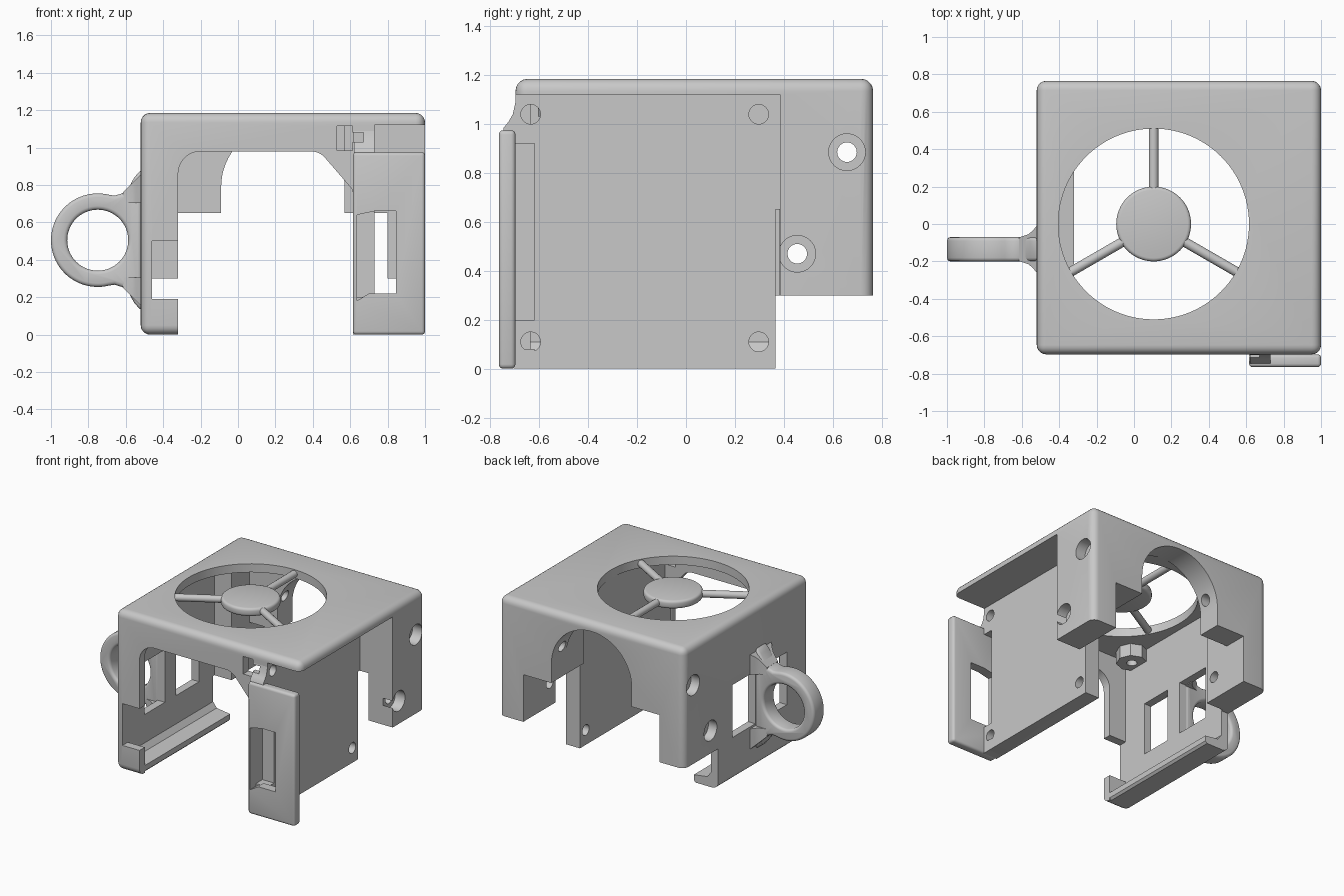
import bpy, bmesh, math
from mathutils import Matrix, Vector

cube = bpy.data.objects.get("Cube")
if cube:
    bpy.data.objects.remove(cube, do_unlink=True)

grey = bpy.data.materials.new("light_grey_plastic")
grey.use_nodes = True
COLOUR = (0.58, 0.58, 0.58, 1)
grey.diffuse_color = COLOUR
grey.node_tree.nodes["Principled BSDF"].inputs["Base Color"].default_value = COLOUR


def finish(name, bm):
    bmesh.ops.recalc_face_normals(bm, faces=bm.faces)
    mesh = bpy.data.meshes.new(name)
    bm.to_mesh(mesh)
    bm.free()
    ob = bpy.data.objects.new(name, mesh)
    bpy.context.collection.objects.link(ob)
    mesh.materials.append(grey)
    return ob


def box(name, x, y, z, bevel=0.0, seg=5):
    bm = bmesh.new()
    bmesh.ops.create_cube(bm, size=1)
    for v in bm.verts:
        v.co = Vector([(r[0] + r[1]) / 2 + c * (r[1] - r[0]) for c, r in zip(v.co, (x, y, z))])
    if bevel:
        bmesh.ops.bevel(bm, geom=bm.edges[:], offset=bevel, segments=seg, profile=0.5, affect='EDGES')
    return finish(name, bm)


def rod(name, a, b, r, sides=32):
    a, b = Vector(a), Vector(b)
    bm = bmesh.new()
    turn = (b - a).to_track_quat('Z', 'Y').to_matrix().to_4x4()
    bmesh.ops.create_cone(bm, cap_ends=True, segments=sides, radius1=r, radius2=r,
                          depth=(b - a).length, matrix=Matrix.Translation((a + b) / 2) @ turn)
    return finish(name, bm)


def prism(name, points, axis, lo, hi):
    # extrude a 2D outline along the given axis
    place = {'X': lambda p, t: (t, *p), 'Y': lambda p, t: (p[0], t, p[1]), 'Z': lambda p, t: (*p, t)}[axis]
    bm = bmesh.new()
    face = bm.faces.new([bm.verts.new(place(p, lo)) for p in points])
    out = bmesh.ops.extrude_face_region(bm, geom=[face])
    shift = Vector(place((0, 0), hi - lo))
    bmesh.ops.translate(bm, vec=shift, verts=[v for v in out['geom'] if isinstance(v, bmesh.types.BMVert)])
    return finish(name, bm)


def arc(cx, cy, r, a0, a1, n=10):
    steps = [math.radians(a0 + (a1 - a0) * i / n) for i in range(n + 1)]
    return [(cx + r * math.cos(a), cy + r * math.sin(a)) for a in steps]


def apply(ob, mod):
    bpy.context.view_layer.objects.active = ob
    bpy.ops.object.modifier_apply(modifier=mod.name)


def cut(ob, cutters):
    for cutter in cutters:
        mod = ob.modifiers.new("cut", 'BOOLEAN')
        mod.operation, mod.solver, mod.object = 'DIFFERENCE', 'EXACT', cutter
        apply(ob, mod)
        bpy.data.objects.remove(cutter, do_unlink=True)


def round_edges(ob, width):
    mod = ob.modifiers.new("round", 'BEVEL')
    mod.width, mod.segments, mod.limit_method, mod.angle_limit = width, 3, 'ANGLE', math.radians(60)
    apply(ob, mod)


def smooth(*obs):
    bpy.ops.object.select_all(action='DESELECT')
    for ob in obs:
        ob.select_set(True)
        bpy.context.view_layer.objects.active = ob
    bpy.ops.object.shade_smooth_by_angle(angle=math.radians(35))


FAR = 2
CEIL = 1.122
FAN_X = 0.105

# Rounded outer shell
body = box("housing", (-0.52, 1), (-0.697, 0.765), (0, 1.185), 0.05)

# Hollow inside, back posts, side recess
cut(body, [
    box("c", (-0.46, 0.615), (-0.635, 0.38), (-1, CEIL)),
    box("c", (-0.32, 0.57), (0.3, 0.59), (-1, CEIL)),
    box("c", (-0.32, 0.8), (0.365, FAR), (-1, 0.65)),
    box("c", (-FAR, FAR), (0.365, FAR), (-1, 0.3)),
    box("c", (0.73, FAR), (-FAR, 0.385), (-1, 1.12)),
])

# Back arch
ARCH = [(-0.09, 0.4), (0.57, 0.4)] + arc(0.24, 0.79, 0.33, 0, 180, 32)
cut(body, [prism("c", ARCH, 'Y', 0.5, FAR)])

# Front opening with one round and one sloped corner, leg notch, small slot
FRONT = [(-0.32, -1), (0.615, -1), (0.615, 0.75)]
FRONT += arc(0.555, 0.75, 0.06, 5, 45, 5) + arc(0.39, 0.88, 0.1, 45, 90, 6) + arc(-0.2, 0.86, 0.12, 90, 180)
cut(body, [
    prism("c", FRONT, 'Y', -FAR, -0.55),
    box("c", (-0.46, -0.3), (-FAR, -0.4), (0.19, 0.5)),
    box("c", (0.53, 0.612), (-FAR, -0.55), (0.985, 1.115)),
    box("c", (0.6, 0.67), (-FAR, -0.55), (1.03, 1.08)),
])

# Fan hole
cut(body, [rod("c", (FAN_X, 0, 1), (FAN_X, 0, 1.4), 0.51, 96)])

# Side windows beside the ring mount
for y0, y1 in ((-0.44, -0.2), (-0.07, 0.2)):
    cut(body, [box("c", (-0.6, -0.4), (y0, y1), (0.32, 0.71))])

# Screw holes through the posts, with counterbores
for y, z in ((0.658, 0.885), (0.455, 0.47)):
    cut(body, [
        rod("c", (-1, y, z), (FAR, y, z), 0.04),
        rod("c", (0.92, y, z), (FAR, y, z), 0.075),
        rod("c", (-1, y, z), (-0.45, y, z), 0.075),
    ])

# Screw holes and card pocket in the side plate
for y in (-0.635, 0.297):
    for z in (0.11, 1.04):
        cut(body, [rod("c", (0.55, y, z), (0.9, y, z), 0.04)])
cut(body, [box("c", (0.635, 0.845), (-0.8, -0.62), (0.2, 0.92))])

# Front flange with its window
flange = box("front_flange", (0.615, 1), (-0.765, -0.697), (0, 0.975), 0.018, 3)
cut(flange, [prism("c", [(0.635, 0.18), (0.7, 0.22), (0.845, 0.22), (0.845, 0.66), (0.73, 0.66), (0.635, 0.64)],
                   'Y', -1, -0.5)])
foot = box("plate_foot", (0.615, 0.73), (-0.705, -0.62), (0, 0.08))
blend = prism("flange_blend", [(-0.68, 0.95), (-0.75, 0.95), (-0.745, 0.985), (-0.725, 1.01), (-0.708, 1.04),
                               (-0.697, 1.09), (-0.68, 1.09)], 'X', 0.62, 0.73)
cut(blend, [box("c", (0.6, 0.67), (-FAR, -0.55), (1.03, 1.08))])

# Bottom rail along the open side
rail = prism("bottom_rail", [(-0.47, 0), (-0.335, 0), (-0.32, 0.015), (-0.32, 0.055), (-0.43, 0.07),
                             (-0.46, 0.11), (-0.47, 0.11)], 'Y', -0.65, 0.365)
pad = rod("screw_pad", (-0.4, -0.5, 1.03), (-0.4, -0.5, 1.15), 0.105, 8)
cut(pad, [rod("c", (-0.4, -0.5, 0.9), (-0.4, -0.5, 1.12), 0.035)])

# Fan guard
hub = rod("fan_guard_hub", (FAN_X, 0, 1.122), (FAN_X, 0, 1.182), 0.2, 64)
round_edges(hub, 0.018)
spokes = []
for i in range(3):
    a = math.radians(90 + 120 * i)
    d = Vector((math.cos(a), math.sin(a), 0))
    c = Vector((FAN_X, 0, 1.153))
    spokes.append(rod("fan_guard_spoke", c + d * 0.17, c + d * 0.525, 0.026, 16))

# Ring mount: round eye with arms flaring into the wall
RING_X, RING_Z = -0.75, 0.505
upper = [(0.235, 0.38), (0.195, 0.335), (0.165, 0.28), (0.13, 0.25), (0.09, 0.238)]
outline = [(RING_X + x, RING_Z - z) for x, z in reversed(upper)]
outline += [(RING_X + x, RING_Z + z) for x, z in upper]
outline += arc(RING_X, RING_Z, 0.25, 76, 284, 48)
ring = prism("ring_mount", outline, 'Y', -0.2, -0.07)
cut(ring, [rod("c", (RING_X, -1, RING_Z), (RING_X, 1, RING_Z), 0.163, 64)])
round_edges(ring, 0.02)

# Sideways flares where the arms meet the wall
FLARE = [(-0.51, 0.0), (-0.525, -0.015), (-0.54, -0.035), (-0.565, -0.055), (-0.615, -0.072)]
FLARE += [(x, -0.27 - y) for x, y in reversed(FLARE)]
flares = []
for name, sign in (("lower_flare", -1), ("upper_flare", 1)):
    outer = RING_Z + sign * 0.36
    f = prism(name, FLARE, 'Z', RING_Z + sign * 0.2, outer)
    for v in f.data.vertices:
        # follow the slanted outer edge of the arm
        if abs(v.co.z - outer) < 0.01:
            v.co.z += sign * (v.co.x + 0.51)
    flares.append(f)

smooth(body, flange, blend, rail, pad, hub, ring, *spokes, *flares)
